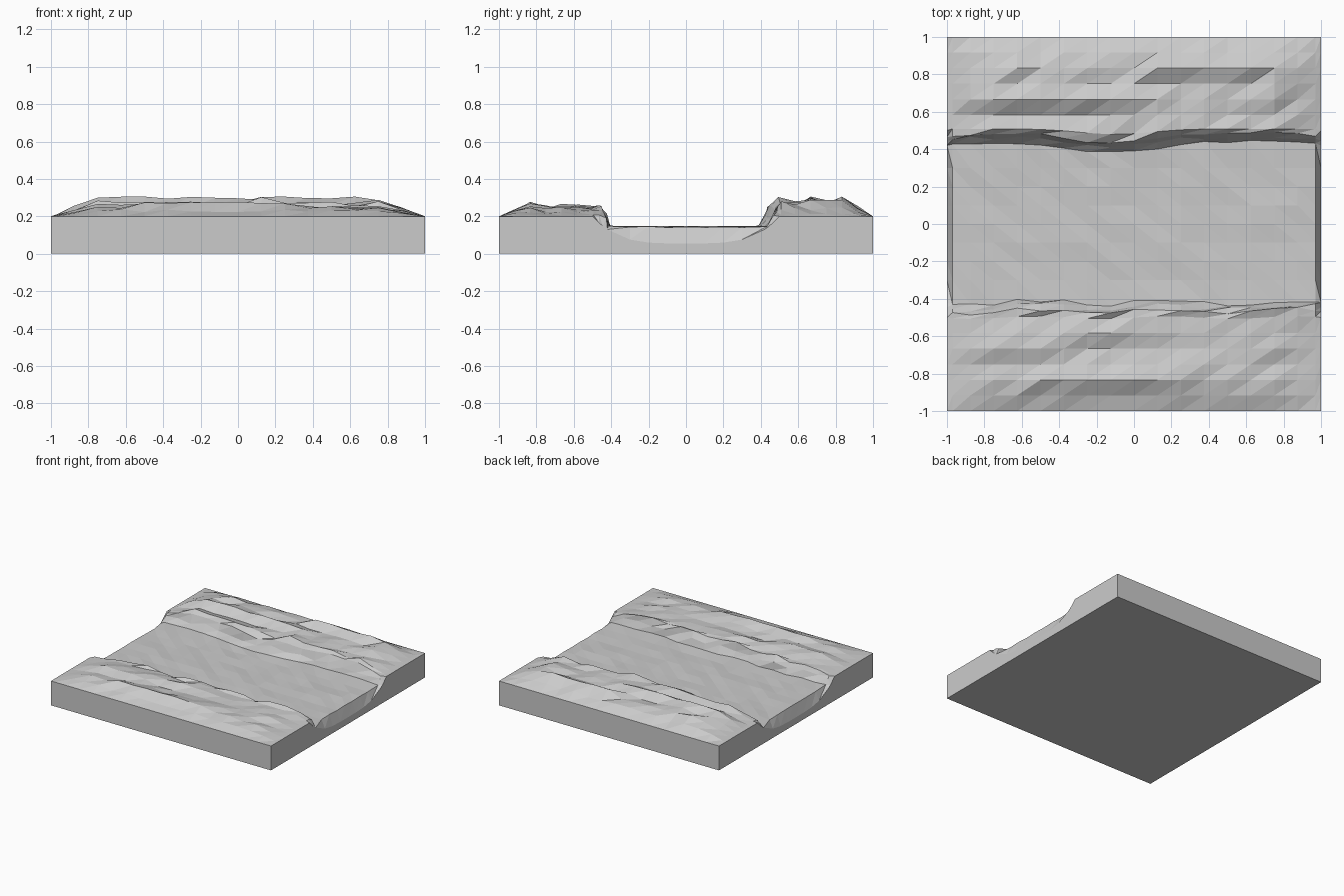
import bpy
import bmesh
import math
import random

cube = bpy.data.objects.get("Cube")
if cube:
    bpy.data.objects.remove(cube, do_unlink=True)

random.seed(7)


def material(name, colour):
    mat = bpy.data.materials.new(name)
    mat.use_nodes = True
    mat.diffuse_color = colour
    mat.node_tree.nodes["Principled BSDF"].inputs["Base Color"].default_value = colour
    return mat


stone = material("stone grey", (0.6, 0.6, 0.6, 1))

RIM, BED = 0.2, 0.145
# Raised ledges on the banks: row y, start x, end x, height
LEDGES = [
    (0.667, -0.9, -0.2, 0.1), (0.583, -0.9, -0.2, 0.05),
    (0.833, 0.1, 0.7, 0.1), (0.75, 0.1, 0.7, 0.06),
    (0.667, -0.15, 0.05, 0.1), (0.5, -0.3, 0.2, 0.1),
    (-0.667, -1.0, -0.4, 0.062), (-0.75, -1.0, -0.4, 0.035),
    (-0.583, -0.4, -0.1, 0.06), (-0.667, -0.35, 0.0, 0.03),
    (-0.833, -0.6, 0.3, 0.073), (-0.75, 0.7, 0.95, 0.03),
]


def bank_height(x, y):
    """Rough rocky ground that settles to the rim height at the tile edges."""
    top = 0.095 if y > 0 else 0.062
    rise = top * random.uniform(0.55, 0.95)
    for row, start, end, height in LEDGES:
        if abs(y - row) < 0.01 and start <= x <= end:
            rise = height + random.uniform(-0.006, 0.006)
    side = min(1, (1 - abs(x)) / 0.22)
    outer = min(1, (1 - abs(y)) / 0.13)
    return RIM + rise * side * outer


def trough(y):
    """Curved end of the channel, cut into the two open tile edges."""
    return min(RIM, 0.055 + 0.145 * (abs(y) / 0.5) ** 3.8)


# Rows across the tile: bank, cliff and channel floor
bank = [1 - k / 12 for k in range(7)]
cliff = [0.465, 0.445, 0.42]
half = [(y, "bank") for y in bank] + [(y, "cliff") for y in cliff]
floor = [(-0.3 + 0.1 * k, "floor") for k in range(7)]
rows = [(-y, kind) for y, kind in half] + floor + half[::-1]
columns = [-1, -0.97] + [-0.875 + k / 8 for k in range(15)] + [0.97, 1]


def surface_point(x, y, kind):
    if abs(x) == 1:
        return x, y, RIM if kind == "bank" else trough(y)
    if kind == "bank":
        if abs(y) < 0.51:
            y += 0.6 * cliff_shift(x, y)
        return x, y, bank_height(x, y)
    if kind == "floor":
        return x, y, BED + random.uniform(-0.005, 0.004)
    # Cliff rows: overhanging lip, ragged middle, foot
    shift = cliff_shift(x, y) + random.uniform(-0.012, 0.012)
    side = min(1, (1 - abs(x)) / 0.2)
    depth = abs(y)
    if depth > 0.46:
        z = RIM + side * random.uniform(0.03, 0.06)
    elif depth > 0.43:
        z = RIM - 0.01 + side * random.uniform(-0.01, 0.025)
    else:
        z = BED + random.uniform(0, 0.006)
    return x, y + shift, z


def cliff_shift(x, y):
    """The back bank bulges towards the channel near the middle."""
    if y > 0:
        return 0.015 - 0.05 * math.exp(-((x + 0.1) / 0.27) ** 2)
    return 0.012 * math.sin(9 * x)


# Ground surface with bank diagonals one way and floor diagonals the other
bm = bmesh.new()
grid = [[bm.verts.new(surface_point(x, y, kind)) for x in columns] for y, kind in rows]
for j in range(len(rows) - 1):
    on_floor = "floor" in (rows[j][1], rows[j + 1][1])
    for i in range(len(columns) - 1):
        a, b = grid[j][i], grid[j][i + 1]
        c, d = grid[j + 1][i + 1], grid[j + 1][i]
        if on_floor:
            bm.faces.new((a, b, d))
            bm.faces.new((b, c, d))
        else:
            bm.faces.new((a, b, c))
            bm.faces.new((a, c, d))

# Straight sides and flat underside
border = [e for e in bm.edges if e.is_boundary]
skirt = bmesh.ops.extrude_edge_only(bm, edges=border)["geom"]
for v in skirt:
    if isinstance(v, bmesh.types.BMVert):
        v.co.z = 0
bmesh.ops.holes_fill(bm, edges=[e for e in bm.edges if e.is_boundary], sides=0)
bmesh.ops.recalc_face_normals(bm, faces=bm.faces)

mesh = bpy.data.meshes.new("river_terrain_tile")
bm.to_mesh(mesh)
bm.free()
mesh.materials.append(stone)
tile = bpy.data.objects.new("river_terrain_tile", mesh)
bpy.context.collection.objects.link(tile)
